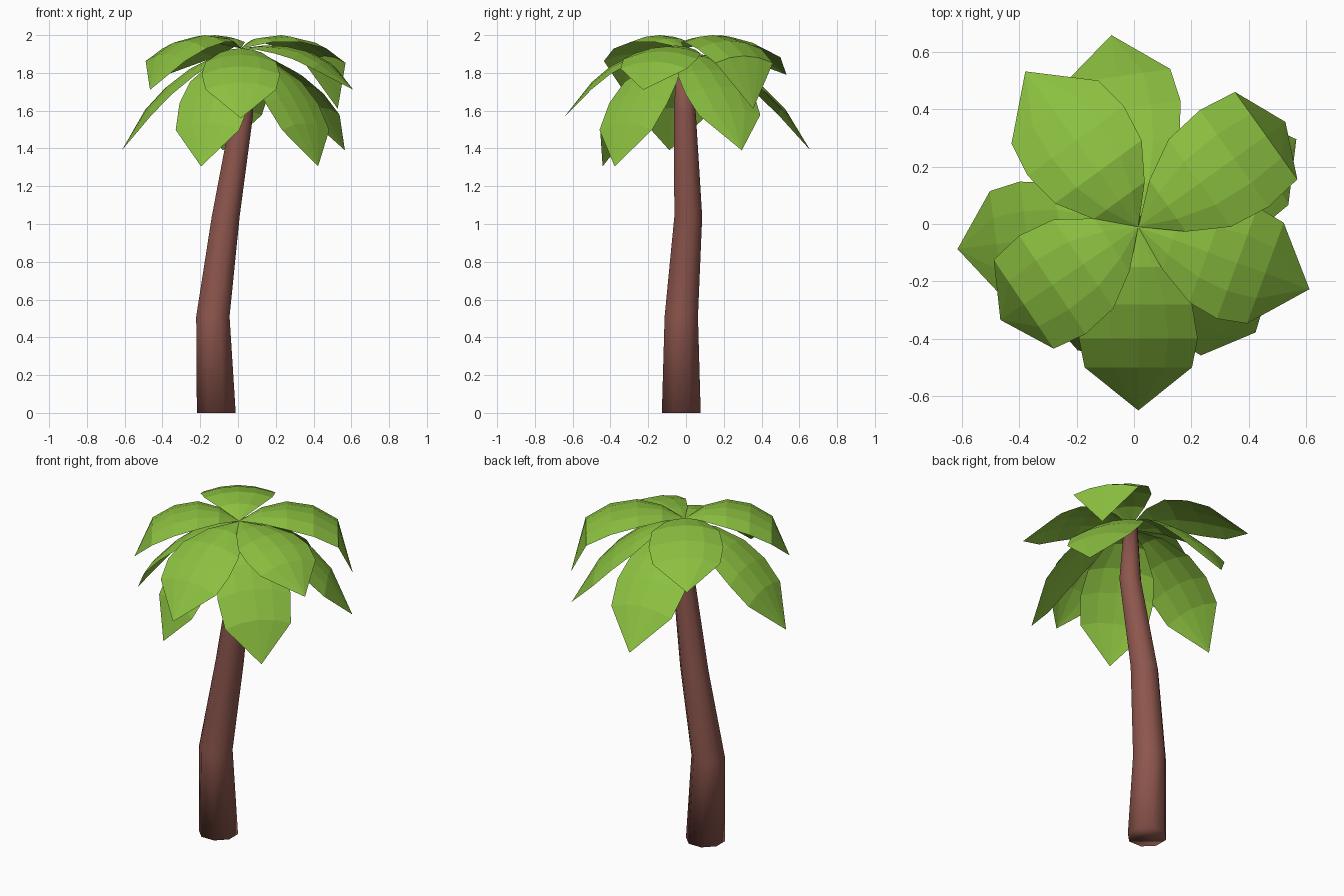
import bpy, bmesh, math
from mathutils import Vector

if "Cube" in bpy.data.objects:
    bpy.data.objects.remove(bpy.data.objects["Cube"])


def material(name, rgb):
    m = bpy.data.materials.new(name)
    m.diffuse_color = (*rgb, 1)
    m.use_nodes = True
    m.node_tree.nodes["Principled BSDF"].inputs["Base Color"].default_value = m.diffuse_color
    return m


green = material("leaf green", (0.258, 0.527, 0.051))
brown = material("trunk brown", (0.266, 0.093, 0.074))


def add_object(name, bm, mat):
    me = bpy.data.meshes.new(name)
    bm.to_mesh(me)
    bm.free()
    ob = bpy.data.objects.new(name, me)
    bpy.context.collection.objects.link(ob)
    me.materials.append(mat)


# Trunk: bent, tapering tube (x, y, z, radius), smooth all over
SIDES = 8
path = [(-0.115, -0.025, 0.0, 0.106), (-0.133, -0.025, 0.51, 0.091),
        (-0.065, 0.012, 1.04, 0.076), (0.022, -0.006, 1.58, 0.06),
        (0.015, -0.01, 1.92, 0.038)]
bm = bmesh.new()
rings = []
for x, y, z, r in path:
    angles = [math.tau * (k + 0.5) / SIDES for k in range(SIDES)]
    rings.append([bm.verts.new((x + r * 1.05 * math.cos(a), y + r * 1.05 * math.sin(a), z))
                  for a in angles])
for lo, hi in zip(rings, rings[1:]):
    for k in range(SIDES):
        n = (k + 1) % SIDES
        bm.faces.new((lo[k], lo[n], hi[n], hi[k]))
bm.faces.new(rings[0][::-1])
bm.faces.new(rings[-1])
for f in bm.faces:
    f.smooth = True
add_object("trunk", bm, brown)

# Leaves: curved blades, widest past the middle and ending in a point
WIDTHS = [0, 0.11, 0.187, 0.207, 0.187, 0]
COLUMNS = [-1, -0.5, 0, 0.5, 1]


def leaf(name, angle, profile, length):
    """profile: (distance, height) down the midrib, distances scaled to length"""
    a = math.radians(angle)
    out = Vector((math.cos(a), math.sin(a), 0))
    left = Vector((-math.sin(a), math.cos(a), 0))
    scale = length / profile[-1][0]
    bm = bmesh.new()
    rows = []
    for (d, z), w in zip(profile, WIDTHS):
        row = []
        for u in COLUMNS:
            drop = 0.04 * u * u * w / 0.2
            p = Vector((0.015, -0.01, z - drop)) + out * d * scale + left * u * w
            row.append(bm.verts.new(p))
        rows.append(row)
    for r0, r1 in zip(rows, rows[1:]):
        for j in range(len(COLUMNS) - 1):
            bm.faces.new((r0[j], r1[j], r1[j + 1], r0[j + 1]))
    bmesh.ops.remove_doubles(bm, verts=bm.verts, dist=0.0005)
    add_object(name, bm, green)


def arched(tip, reach, height):
    """Rises from the crown, then bends down; reach and height place the last wide row"""
    return [(0, 1.93), (0.23 * reach, 1.985), (0.48 * reach, 2.0), (0.75 * reach, 1.97),
            (reach, height), (0.65, tip)]


sloping = [(0, 1.93), (0.14, 1.93), (0.27, 1.895), (0.39, 1.835), (0.49, 1.75), (0.64, 1.56)]
level = [(0, 1.93), (0.13, 1.945), (0.26, 1.94), (0.37, 1.915), (0.475, 1.86), (0.64, 1.71)]
hanging = [(0, 1.91), (0.14, 1.89), (0.28, 1.82), (0.40, 1.73), (0.51, 1.615), (0.65, 1.39)]
steep = [(0, 1.91), (0.12, 1.88), (0.24, 1.79), (0.33, 1.68), (0.42, 1.535), (0.5, 1.305)]

# Upper crown
for i, (angle, profile, length) in enumerate([
        (35.5, arched(1.61, 0.565, 1.89), 0.63), (126, arched(1.79, 0.48, 1.92), 0.67),
        (214, arched(1.71, 0.54, 1.90), 0.58), (270, sloping, 0.64), (340, level, 0.635)]):
    leaf(f"upper_leaf_{i + 1}", angle, profile, length)

# Lower crown
for i, (angle, profile, length) in enumerate([
        (29, hanging, 0.63), (98, hanging, 0.675), (187, hanging, 0.635),
        (244, steep, 0.48), (318, steep, 0.55)]):
    leaf(f"lower_leaf_{i + 1}", angle, profile, length)
